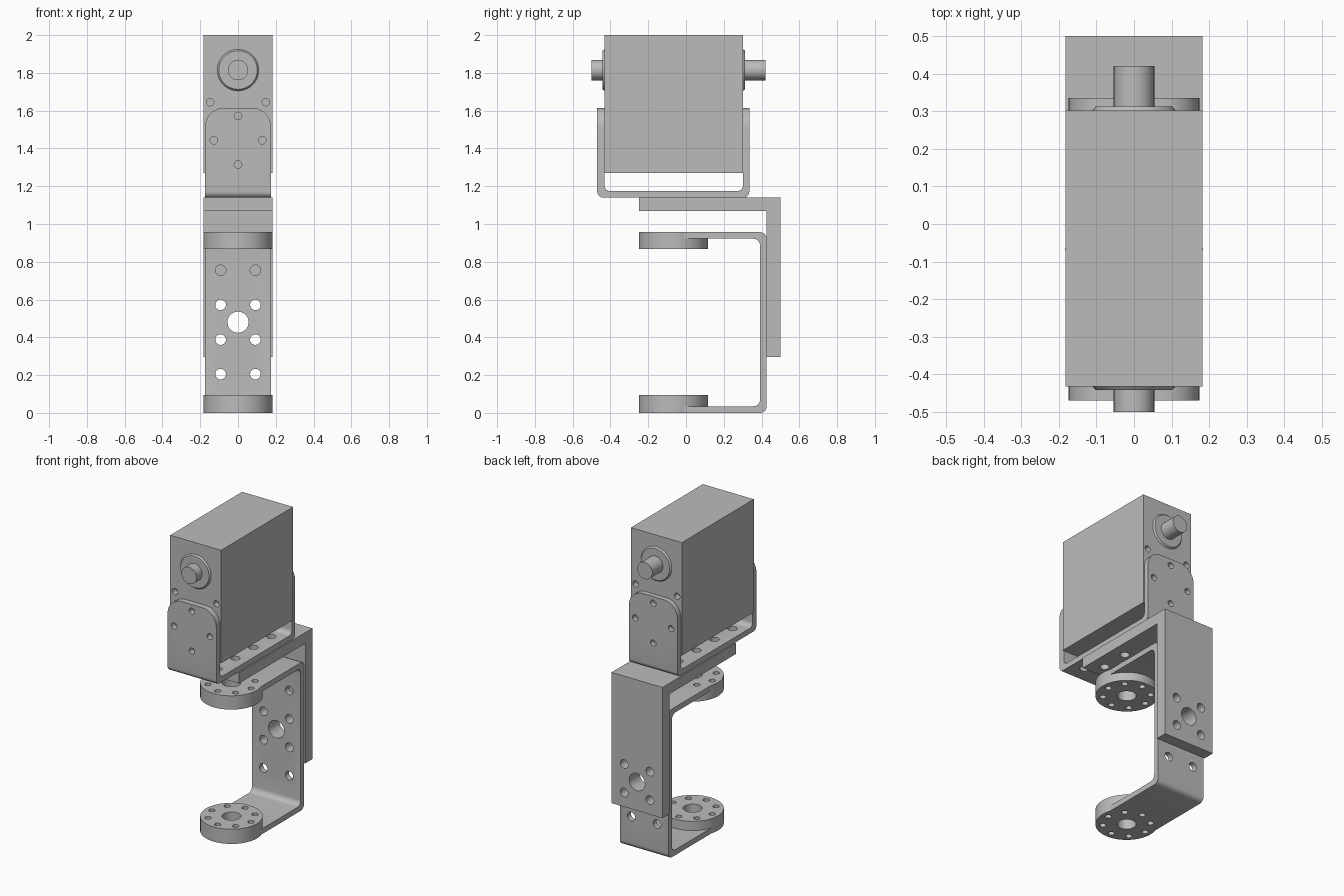
import bpy, bmesh, math
from mathutils import Matrix, Vector

cube = bpy.data.objects.get("Cube")
if cube:
    bpy.data.objects.remove(cube, do_unlink=True)

grey = bpy.data.materials.new("plain grey")
grey.use_nodes = True
grey.diffuse_color = (0.5, 0.5, 0.5, 1)
grey.node_tree.nodes["Principled BSDF"].inputs["Base Color"].default_value = (0.5, 0.5, 0.5, 1)

TURN = {"x": Matrix.Rotation(math.pi / 2, 4, "Y"),
        "y": Matrix.Rotation(-math.pi / 2, 4, "X"),
        "z": Matrix.Identity(4)}
MID = -0.067          # shared y of the pivot line
W, HALF = 0.182, 0.174  # half widths of blocks and of bent sheet


def finish(name, bm):
    bmesh.ops.recalc_face_normals(bm, faces=bm.faces)
    mesh = bpy.data.meshes.new(name)
    bm.to_mesh(mesh)
    bm.free()
    mesh.materials.append(grey)
    obj = bpy.data.objects.new(name, mesh)
    bpy.context.collection.objects.link(obj)
    return obj


def add_rod(bm, axis, centre, r, length, r2=None, sides=32):
    bmesh.ops.create_cone(bm, cap_ends=True, segments=sides, radius1=r,
                          radius2=r if r2 is None else r2, depth=length,
                          matrix=Matrix.Translation(centre) @ TURN[axis])


def rod(name, *args, **kw):
    bm = bmesh.new()
    add_rod(bm, *args, **kw)
    return finish(name, bm)


def profile(name, points, half):
    """Extrude a y-z outline across x."""
    bm = bmesh.new()
    face = bm.faces.new([bm.verts.new((-half, y, z)) for y, z in points])
    new = bmesh.ops.extrude_face_region(bm, geom=[face])["geom"]
    bmesh.ops.translate(bm, vec=(2 * half, 0, 0),
                        verts=[v for v in new if isinstance(v, bmesh.types.BMVert)])
    return finish(name, bm)


def rounded(points, radii, steps=6):
    """Replace each right-angled corner that has a radius by an arc."""
    out = []
    for i, (p, r) in enumerate(zip(points, radii)):
        p = Vector(p)
        if not r:
            out.append(p)
            continue
        a = (Vector(points[i - 1]) - p).normalized() * r
        b = (Vector(points[(i + 1) % len(points)]) - p).normalized() * r
        for k in range(steps + 1):
            t = k / steps * math.pi / 2
            out.append(p + a * (1 - math.sin(t)) + b * (1 - math.cos(t)))
    return out


def cut(obj, rods):
    """Drill a list of (axis, centre, radius, length) holes."""
    bm = bmesh.new()
    for axis, centre, r, length in rods:
        add_rod(bm, axis, centre, r, length)
    cutter = finish("cutter", bm)
    cutter.hide_render = True
    mod = obj.modifiers.new("holes", "BOOLEAN")
    mod.operation, mod.solver, mod.object = "DIFFERENCE", "EXACT", cutter
    bpy.context.view_layer.objects.active = obj
    bpy.ops.object.modifier_apply(modifier=mod.name)
    bpy.data.objects.remove(cutter, do_unlink=True)


def hole_grid(axis, along, rows, level):
    """Paired screw holes in rows about a large centre hole."""
    spots = [(x, along + d, 0.028) for x in (-0.092, 0.092) for d in rows]
    spots.append((0, along, 0.056))
    return [(axis, (x, level, s) if axis == "y" else (x, s, level), r, 0.12)
            for x, s, r in spots]


# Servo body with blind screw holes
body = profile("servo_body", [(-0.432, 1.27), (0.302, 1.27), (0.302, 2), (-0.432, 2)], W)
cut(body, [("y", (x, y, 1.645), 0.02, 0.08) for x in (-0.148, 0.148) for y in (-0.432, 0.302)])

# Shafts and collars at both ends of the servo
for side, face, tip, d in (("front", -0.432, -0.5, -1), ("back", 0.302, 0.42, 1)):
    r_lo, r_hi = (0.11, 0.102) if d > 0 else (0.102, 0.11)
    rod(side + "_collar", "y", (0, face + d * 0.005, 1.815), r_lo, 0.01, r2=r_hi, sides=48)
    rod(side + "_shaft", "y", (0, (face + tip) / 2, 1.815), 0.054, abs(tip - face))

# U-shaped servo cradle with rounded arm tops
R = 0.03
cradle = profile("servo_cradle", rounded(
    [(-0.47, 1.14), (0.335, 1.14), (0.335, 1.615), (0.302, 1.615),
     (0.302, 1.175), (-0.432, 1.175), (-0.432, 1.615), (-0.47, 1.615)],
    [R, R, 0, 0, R, R, 0, 0]), HALF)
bm = bmesh.new()
bm.from_mesh(cradle.data)
corners = [e for e in bm.edges
           if all(v.co.z > 1.61 for v in e.verts) and abs(e.verts[0].co.x - e.verts[1].co.x) < 0.01]
bmesh.ops.bevel(bm, geom=corners, offset=0.1, segments=10, profile=0.5, affect="EDGES")
bm.to_mesh(cradle.data)
bm.free()
four = (-0.275, -0.092, 0.092, 0.275)
arm_holes = [("y", (x, y, z), 0.02, 0.06) for y in (-0.45, 0.32)
             for x, z in ((0, 1.572), (-0.128, 1.443), (0.128, 1.443), (0, 1.315))]
cut(cradle, arm_holes + hole_grid("z", MID, four, 1.157))

# Thick L-shaped connecting plate
elbow = profile("elbow_plate", [(-0.25, 1.07), (0.427, 1.07), (0.427, 0.295),
                                (0.5, 0.295), (0.5, 1.14), (-0.25, 1.14)], W)
pair = (-0.092, 0.092)
cut(elbow, hole_grid("z", MID, pair, 1.105) + hole_grid("y", 0.48, pair, 0.463))

# C-shaped lower bracket, its arms ending at the round horns
bracket = profile("lower_bracket", rounded(
    [(MID, 0), (0.427, 0), (0.427, 0.957), (MID, 0.957),
     (MID, 0.922), (0.392, 0.922), (0.392, 0.035), (MID, 0.035)],
    [0, 0.035, 0.035, 0, 0, 0.035, 0.035, 0]), HALF)
cut(bracket, hole_grid("y", 0.48, four, 0.41)
    + [("z", (0, MID, z), W, 0.12) for z in (0.01, 0.94)])

# Round horns with a ring of screw holes
for name, low, high in (("lower_horn", 0, 0.095), ("upper_horn", 0.868, 0.957)):
    mid = (low + high) / 2
    horn = rod(name, "z", (0, MID, mid), W + 0.001, high - low, sides=64)
    ring = [("z", (0.14 * math.cos(k * math.pi / 4), MID + 0.14 * math.sin(k * math.pi / 4), mid),
             0.019, 0.2) for k in range(8)]
    cut(horn, ring + [("z", (0, MID, mid), 0.056, 0.2)])

# Smooth curved walls, keep machined edges sharp
for obj in bpy.context.view_layer.objects:
    obj.select_set(obj.type == "MESH" and grey.name in obj.data.materials)
bpy.context.view_layer.objects.active = body
bpy.ops.object.shade_smooth_by_angle(angle=math.radians(30))
